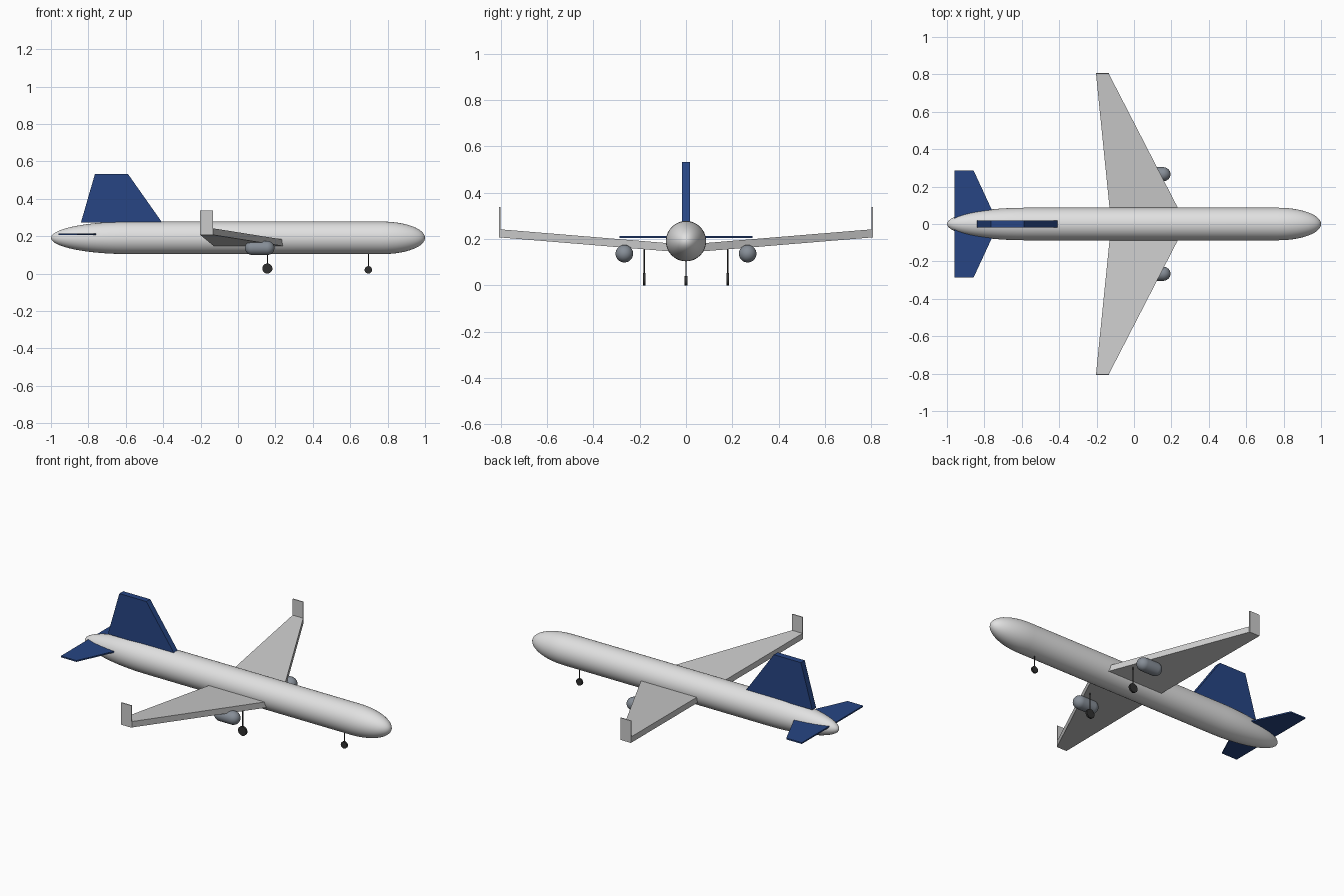
import bpy, bmesh, math
from mathutils import Vector

default = bpy.data.objects.get("Cube")
if default:
    bpy.data.objects.remove(default, do_unlink=True)


def material(name, color):
    mat = bpy.data.materials.new(name)
    mat.use_nodes = True
    rgba = (*color, 1)
    mat.diffuse_color = rgba
    mat.node_tree.nodes["Principled BSDF"].inputs["Base Color"].default_value = rgba
    return mat


WHITE = material("fuselage white", (0.75, 0.75, 0.75))
GREY = material("wing grey", (0.60, 0.60, 0.60))
NAVY = material("tail navy", (0.02, 0.06, 0.23))
STEEL = material("engine steel", (0.24, 0.27, 0.31))
BLACK = material("gear black", (0.03, 0.03, 0.03))


def finish(name, bm, mat, smooth=False):
    bmesh.ops.recalc_face_normals(bm, faces=bm.faces)
    mesh = bpy.data.meshes.new(name)
    bm.to_mesh(mesh)
    bm.free()
    mesh.materials.append(mat)
    obj = bpy.data.objects.new(name, mesh)
    bpy.context.collection.objects.link(obj)
    if smooth:
        bpy.ops.object.select_all(action='DESELECT')
        obj.select_set(True)
        bpy.context.view_layer.objects.active = obj
        bpy.ops.object.shade_smooth_by_angle(angle=math.radians(40))
    return obj


def plate(name, outline, offset, mat):
    """Solid made by pushing a flat outline along an offset."""
    bm = bmesh.new()
    face = bm.faces.new([bm.verts.new(p) for p in outline])
    new = bmesh.ops.extrude_face_region(bm, geom=[face], use_keep_orig=True)
    moved = [v for v in new["geom"] if isinstance(v, bmesh.types.BMVert)]
    bmesh.ops.translate(bm, verts=moved, vec=Vector(offset))
    return finish(name, bm, mat)


def capsule(name, tail, nose, tail_len, nose_len, radius, y, z, mat, sides=48):
    """Tube along x with an elliptical cap at each end."""
    steps = 14
    angles = [i / steps * math.pi / 2 for i in range(1, steps + 1)]
    rings = [(tail + tail_len * (1 - math.cos(a)), radius * math.sin(a)) for a in angles]
    rings += [(nose - nose_len * (1 - math.cos(a)), radius * math.sin(a)) for a in reversed(angles)]
    bm = bmesh.new()
    loops = []
    for x, r in rings:
        loops.append([bm.verts.new((x, y + r * math.cos(t), z + r * math.sin(t)))
                      for t in (math.tau * k / sides for k in range(sides))])
    for a, b in zip(loops, loops[1:]):
        for k in range(sides):
            n = (k + 1) % sides
            bm.faces.new((a[k], a[n], b[n], b[k]))
    for loop, x in ((loops[0], tail), (loops[-1], nose)):
        tip = bm.verts.new((x, y, z))
        for k in range(sides):
            bm.faces.new((loop[k], loop[(k + 1) % sides], tip))
    return finish(name, bm, mat, smooth=True)


def cylinder(name, radius, depth, location, mat, along_y=False, sides=24):
    bm = bmesh.new()
    bmesh.ops.create_cone(bm, cap_ends=True, segments=sides, radius1=radius,
                          radius2=radius, depth=depth)
    obj = finish(name, bm, mat, smooth=True)
    obj.location = location
    if along_y:
        obj.rotation_euler.x = math.pi / 2
    return obj


def landing_gear(name, x, y, radius, top):
    cylinder(name + "_wheel", radius, 0.011, (x, y, radius), BLACK, along_y=True)
    cylinder(name + "_strut", 0.003, top - radius, (x, y, (top + radius) / 2), BLACK, sides=12)


# Fuselage
capsule("fuselage", -1, 1, 0.42, 0.23, 0.087, 0, 0.191, WHITE)

# Upright fin
plate("tail_fin", [(-0.84, -0.018, 0.272), (-0.405, -0.018, 0.272),
                   (-0.588, -0.018, 0.532), (-0.765, -0.018, 0.532)], (0, 0.036, 0), NAVY)

# Paired parts: the model faces +x along its length, so pairs mirror across y
for side, s in (("near", -1), ("far", 1)):
    # Wing with dihedral, and its upright tip
    plate(side + "_wing", [(0.279, 0, 0.141), (-0.134, s * 0.802, 0.207),
                           (-0.203, s * 0.802, 0.207), (-0.122, 0, 0.141)],
          (0, 0, 0.035), GREY)
    plate(side + "_winglet", [(-0.203, s * 0.801, 0.207), (-0.135, s * 0.801, 0.207),
                              (-0.135, s * 0.801, 0.338), (-0.203, s * 0.801, 0.338)],
          (0, s * 0.005, 0), GREY)
    # Tailplane
    plate(side + "_tailplane", [(-0.725, 0, 0.205), (-0.858, s * 0.287, 0.205),
                                (-0.96, s * 0.287, 0.205), (-0.96, 0, 0.205)],
          (0, 0, 0.008), NAVY)
    # Engine pod and main gear
    capsule(side + "_engine", 0.037, 0.195, 0.04, 0.04, 0.038, s * 0.266, 0.137, STEEL, sides=32)
    landing_gear(side + "_main_gear", 0.157, s * 0.18, 0.027, 0.165)

# Nose gear
landing_gear("nose_gear", 0.697, 0, 0.02, 0.12)
